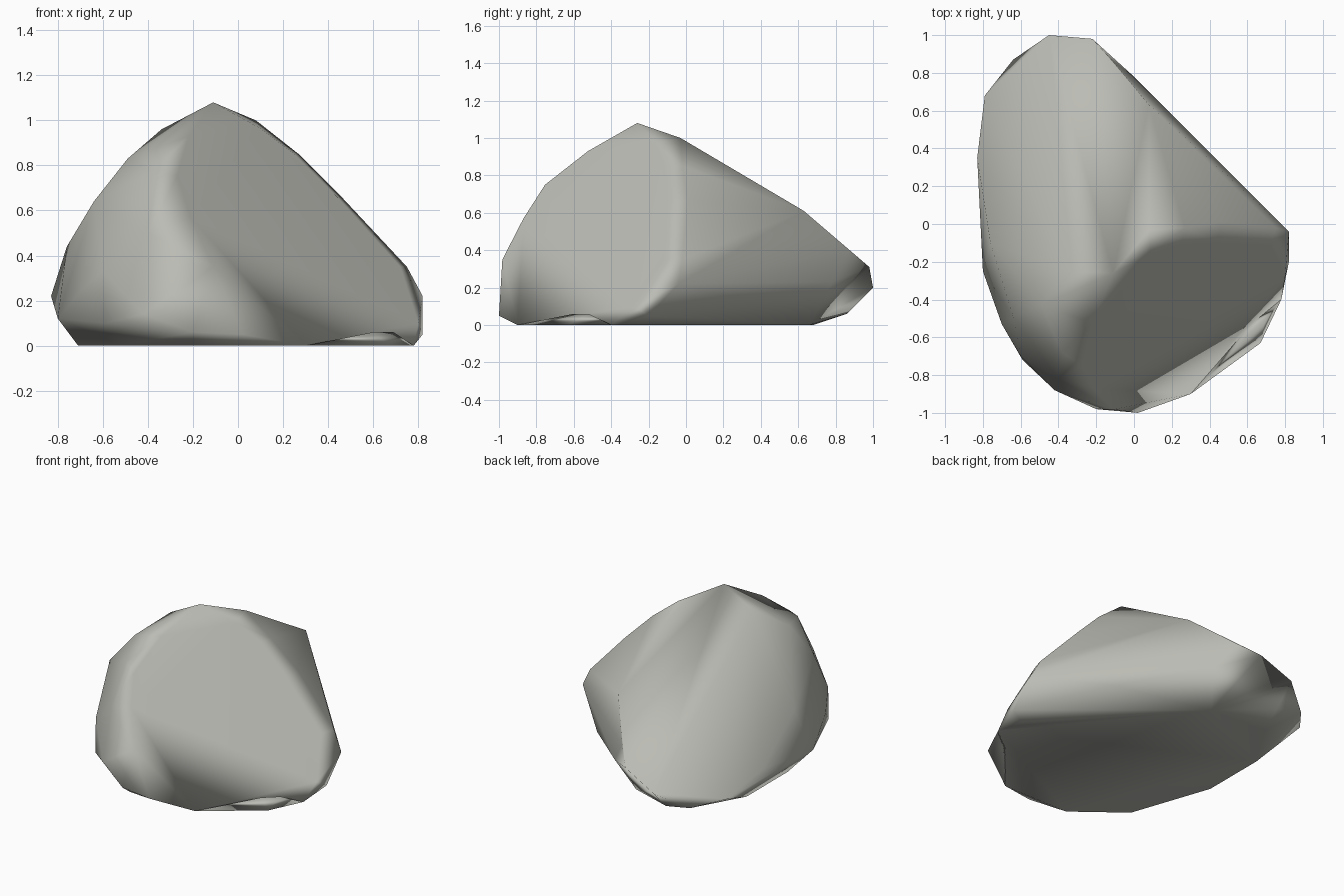
import bpy
import bmesh

cube = bpy.data.objects.get("Cube")
if cube:
    bpy.data.objects.remove(cube, do_unlink=True)

# One flat stone colour
stone = bpy.data.materials.new("warm_grey_stone")
stone.use_nodes = True
colour = (0.5, 0.5, 0.46, 1)
stone.diffuse_color = colour
shader = next(n for n in stone.node_tree.nodes if n.type == "BSDF_PRINCIPLED")
shader.inputs["Base Color"].default_value = colour
shader.inputs["Roughness"].default_value = 0.9


def on_front_cut(x, z):
    """Place a rim point exactly on the slanted front cut."""
    return (x, (.72 * x + .682 * z - .837) / .69, z)


def build_stone(name, points):
    """Wrap a set of corner points in one closed, softly shaded skin."""
    bm = bmesh.new()
    for point in points:
        bm.verts.new(point)
    hull = bmesh.ops.convex_hull(bm, input=bm.verts[:])
    loose = {g for g in hull["geom_interior"] + hull["geom_unused"]
             if isinstance(g, bmesh.types.BMVert)}
    bmesh.ops.delete(bm, geom=list(loose), context="VERTS")
    # Join only truly flat facets
    bmesh.ops.dissolve_limit(bm, angle_limit=0.01, verts=bm.verts[:], edges=bm.edges[:])
    bmesh.ops.recalc_face_normals(bm, faces=bm.faces[:])
    for face in bm.faces:
        face.smooth = True
    mesh = bpy.data.meshes.new(name)
    bm.to_mesh(mesh)
    bm.free()
    mesh.materials.append(stone)
    obj = bpy.data.objects.new(name, mesh)
    bpy.context.collection.objects.link(obj)
    # Larger facets keep their flat look across the worn edges
    weighted = obj.modifiers.new("worn_edges", "WEIGHTED_NORMAL")
    weighted.mode = "FACE_AREA"
    weighted.weight = 50


# Rim of the big flat front cut, round from the peak
front_rim = [on_front_cut(x, z) for x, z in [
    (-.11, 1.08), (-.22, .93), (-.27, .75), (-.21, .57), (-.11, .35),
    (.3, 0), (.78, 0), (.8, .1), (.72, .35), (.44, .66), (.25, .85), (.09, .97)]]

# Crest falling to the back, then the blunt right edge
crest = [(.08, -.03, 1), (.08, .63, .61), (-.03, .75, .5),
         (-.12, .87, .4), (-.22, .98, .31)]
right_edge = [(.27, -.02, .85), (.46, .01, .66), (.75, -.02, .35),
              (.82, -.04, .22), (.82, -.2, .05), (.45, .33, .13)]

# Widest outline, from the back round the left side to the front
girth = [(0, .78, .23), (-.45, 1, .2), (-.64, .87, .1), (-.79, .68, .13),
         (-.83, .35, .22), (-.8, -.25, .12), (-.7, -.53, .24), (-.6, -.7, .33),
         (-.59, -.72, .1), (-.42, -.88, .14), (-.2, -.98, .06), (.02, -1, .05)]

# Rounded left shoulder
shoulder = [(-.34, -.25, .96), (-.49, -.43, .83), (-.64, -.49, .64),
            (-.76, -.1, .44), (-.38, -.68, .77), (-.4, -.82, .5)]

# Flat underside
underside = [(.74, -.22), (-.08, .66), (-.5, .68), (-.71, .35),
             (-.71, -.1), (-.52, -.65), (-.2, -.9)]

low_corner = (-.45, .86, .06)
build_stone("boulder", front_rim + crest + right_edge + girth + shoulder
            + [low_corner] + [(x, y, 0) for x, y in underside])

# Thin chipped lip along the foot of the front cut
build_stone("foot_lip", [on_front_cut(.3, 0), on_front_cut(.78, 0), (.67, -.63, 0),
                         (.69, -.52, .06), (.6, -.6, .06), (.6, -.5, 0)])
